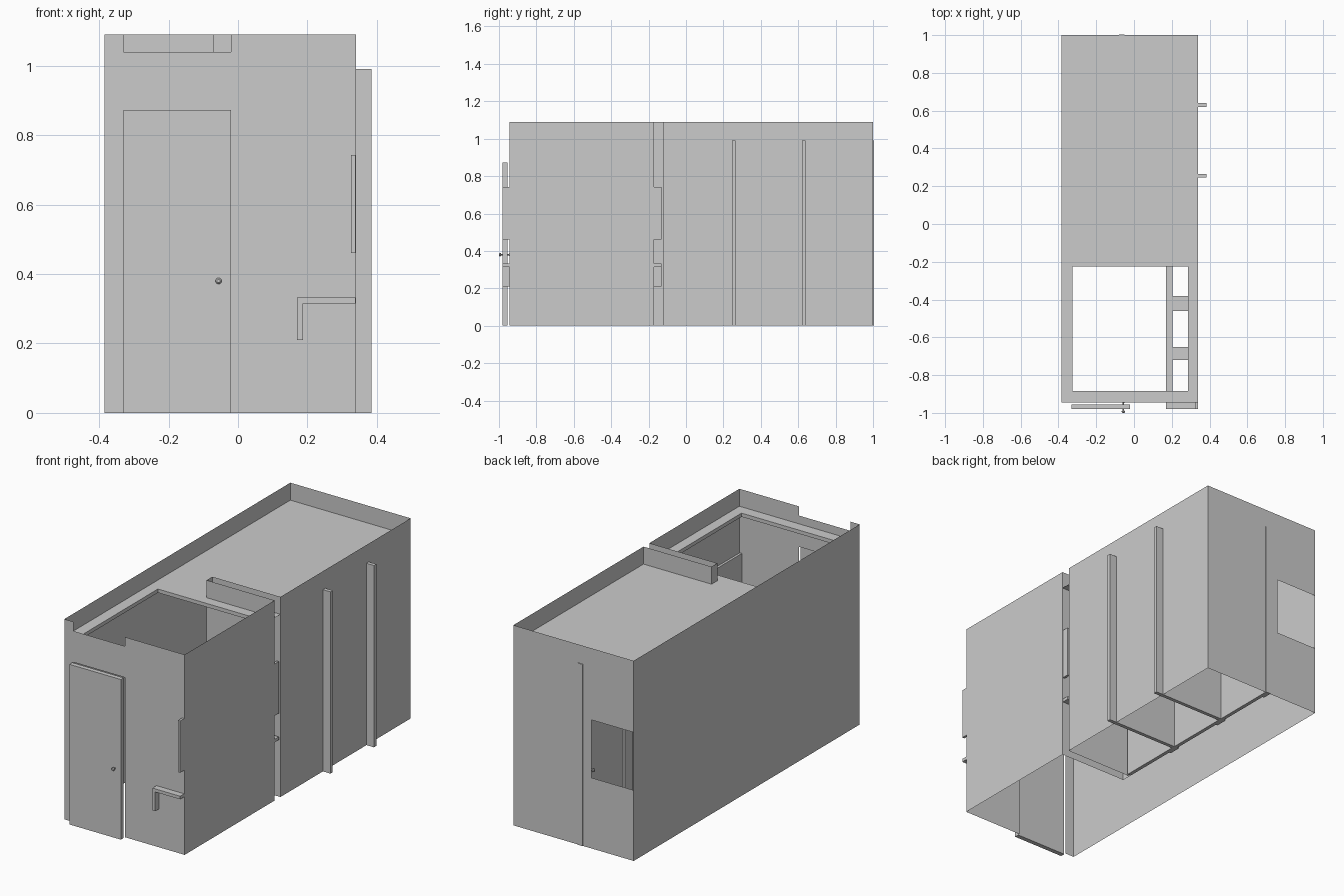
import bpy, bmesh, math
from mathutils import Matrix

if "Cube" in bpy.data.objects:
    bpy.data.objects.remove(bpy.data.objects["Cube"])

XL, XR, YF, YB, TOP, ROOF = -0.385, 0.34, -0.945, 1.0, 1.09, 0.995
C0, C1, CX = -0.17, -0.12, -0.07      # cavity wall faces and its inner end


def finish(name, bm):
    me = bpy.data.meshes.new(name)
    bm.to_mesh(me)
    bm.free()
    ob = bpy.data.objects.new(name, me)
    bpy.context.collection.objects.link(ob)
    return ob


def sheet(name, axis, pos, rects, flip=False):
    """Thin wall at axis=pos; rects are (a0, a1, b0, b1) in the other two axes."""
    bm = bmesh.new()
    for a0, a1, b0, b1 in rects:
        vs = []
        for a, b in ((a0, b0), (a1, b0), (a1, b1), (a0, b1)):
            co = [a, b]
            co.insert(axis, pos)
            vs.append(bm.verts.new(co))
        bm.faces.new(vs[::-1] if flip else vs)
    bmesh.ops.remove_doubles(bm, verts=bm.verts, dist=1e-5)
    return finish(name, bm)


def boxes(name, items):
    """One object from boxes given as (x0, x1, y0, y1, z0, z1)."""
    bm = bmesh.new()
    for x0, x1, y0, y1, z0, z1 in items:
        m = Matrix.Translation(((x0 + x1) / 2, (y0 + y1) / 2, (z0 + z1) / 2)) \
            @ Matrix.Diagonal((x1 - x0, y1 - y0, z1 - z0, 1))
        bmesh.ops.create_cube(bm, size=1, matrix=m)
    return finish(name, bm)


def knob(name, loc, rot):
    """Small turned knob pointing along local z."""
    bm = bmesh.new()
    prof = [(0.004, 0), (0.004, 0.007), (0.009, 0.011), (0.009, 0.016), (0.005, 0.02), (0, 0.02)]
    vs = [bm.verts.new((r, 0, z)) for r, z in prof]
    es = [bm.edges.new(p) for p in zip(vs, vs[1:])]
    bmesh.ops.spin(bm, geom=vs + es, cent=(0, 0, 0), axis=(0, 0, 1), angle=math.tau, steps=10)
    bmesh.ops.remove_doubles(bm, verts=bm.verts, dist=1e-5)
    bmesh.ops.recalc_face_normals(bm, faces=bm.faces)
    ob = finish(name, bm)
    ob.location, ob.rotation_euler = loc, rot


# Outer shell, open at the bottom
sheet("left_wall", 0, XL, [(YF, YB, 0, TOP)], True)
sheet("right_wall", 0, XR, [(YF, C0, 0, TOP), (C1, YB, 0, TOP)])
sheet("front_wall", 1, YF, [(XL, -0.33, 0, TOP), (-0.33, -0.02, 0.87, 1.04), (-0.02, XR, 0, TOP)])
sheet("back_wall", 1, YB, [(XL, -0.13, 0, 0.385), (XL, -0.13, 0.7, TOP), (-0.13, XR, 0, TOP)], True)

# Cavity wall between the two rooms
sheet("cross_wall_front", 1, C0, [(CX, XR, 0, TOP)])
sheet("cross_wall_back", 1, C1, [(CX, XR, 0, TOP)], True)
sheet("cross_wall_end", 0, CX, [(C0, C1, 0, TOP)], True)

# Ceiling with a large opening over the front room and a thin trim around it
OX0, OX1, OY0, OY1 = -0.335, 0.295, -0.895, -0.215
sheet("ceiling", 2, ROOF, [(XL, XR, OY1, YB), (XL, XR, YF, OY0),
                           (XL, OX0, OY0, OY1), (OX1, XR, OY0, OY1)])
T = 0.01
boxes("opening_trim", [(OX0, OX0 + T, OY0, OY1, ROOF - 0.02, ROOF),
                       (OX1 - T, OX1, OY0, OY1, ROOF - 0.02, ROOF),
                       (OX0 + T, OX1 - T, OY0, OY0 + T, ROOF - 0.02, ROOF),
                       (OX0 + T, OX1 - T, OY1 - T, OY1, ROOF - 0.02, ROOF)])

# Entrance door
boxes("entrance_door", [(-0.33, -0.02, -0.98, -0.955, 0, 0.872)])
knob("door_knob_outer", (-0.056, -0.98, 0.38), (math.pi / 2, 0, 0))
knob("door_knob_inner", (-0.056, -0.955, 0.38), (-math.pi / 2, 0, 0))

# Wash counter with three basin openings, apron and mirror
K0, K1, KZ0, KZ1 = -0.98, -0.132, 0.315, 0.332
bars = [(K0, -0.915), (-0.72, -0.65), (-0.46, -0.38), (-0.19, K1)]
boxes("wash_counter", [(0.17, 0.205, K0, K1, KZ0, KZ1), (0.315, XR - 0.002, K0, K1, KZ0, KZ1)]
      + [(0.205, 0.315, a, b, KZ0, KZ1) for a, b in bars])
boxes("counter_apron", [(0.17, 0.187, K0, K1, 0.21, KZ0)])
boxes("mirror", [(0.325, XR - 0.002, K0, K1, 0.46, 0.742)])

# Stalls: partitions run through the right wall; posts, doors and knobs along the aisle
for i in range(3):
    y = C1 + 0.375 * i
    if i:
        boxes(f"stall_partition_{i}", [(CX, 0.385, y - 0.01, y + 0.01, 0, 0.99)])
    boxes(f"stall_door_{i}", [(CX, CX + 0.02, y + 0.01, y + 0.32, 0, 0.87)])
    boxes(f"stall_header_{i}", [(CX, CX + 0.02, y + 0.01, y + 0.32, 0.87, 0.99)])
    boxes(f"stall_post_{i}", [(CX - 0.01, CX + 0.02, y + 0.32, y + 0.375 + (0.01 if i < 2 else -0.001), 0, 0.99)])
    knob(f"stall_knob_{i}", (CX, y + 0.285, 0.38), (0, -math.pi / 2, 0))
